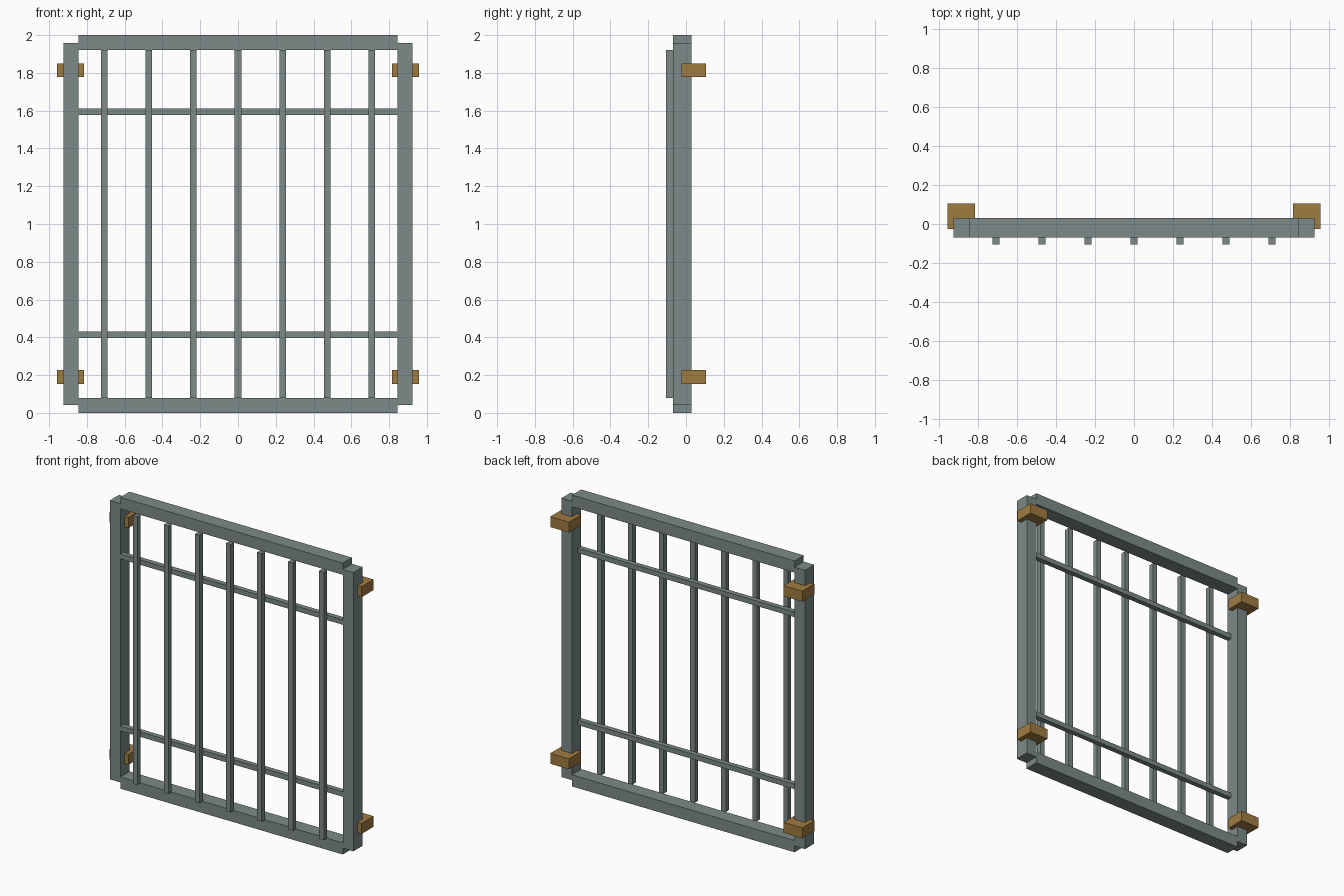
import bpy

if "Cube" in bpy.data.objects:
    bpy.data.objects.remove(bpy.data.objects["Cube"])


def material(name, rgb):
    m = bpy.data.materials.new(name)
    m.diffuse_color = (*rgb, 1.0)
    m.use_nodes = True
    m.node_tree.nodes["Principled BSDF"].inputs["Base Color"].default_value = m.diffuse_color
    return m


steel = material("grey_green_steel", (0.20, 0.255, 0.25))
brass = material("ochre_brown", (0.35, 0.20, 0.053))


def box(name, x, y, z, mat):
    """Box spanning the (min, max) ranges x, y and z."""
    bpy.ops.mesh.primitive_cube_add(size=1)
    ob = bpy.context.object
    ob.name = name
    ob.location = [(a + b) / 2 for a, b in (x, y, z)]
    ob.scale = [b - a for a, b in (x, y, z)]
    bpy.ops.object.transform_apply(location=True, rotation=False, scale=True)
    ob.data.materials.append(mat)
    return ob


frame_y = (-0.07, 0.03)

# Top and bottom frame rails
box("bottom_rail", (-0.845, 0.845), frame_y, (0, 0.08), steel)
box("top_rail", (-0.845, 0.845), frame_y, (1.92, 2.0), steel)

# Side posts with wall brackets
for side, s in (("left", -1), ("right", 1)):
    box(side + "_post", sorted((s * 0.845, s * 0.925)), frame_y, (0.043, 1.957), steel)
    for level, z in (("lower", 0.19), ("upper", 1.815)):
        box(f"{side}_{level}_bracket", sorted((s * 0.815, s * 0.957)),
            (-0.025, 0.105), (z - 0.036, z + 0.036), brass)

# Thin horizontal crossbars behind the upright bars
for level, z in (("lower", 0.413), ("upper", 1.594)):
    box(level + "_crossbar", (-0.845, 0.845), (-0.07, -0.035), (z - 0.017, z + 0.017), steel)

# Seven upright bars on the front
for i in range(-3, 4):
    x = i * 0.236
    box(f"upright_bar_{i + 4}", (x - 0.0175, x + 0.0175), (-0.105, -0.07), (0.08, 1.92), steel)
